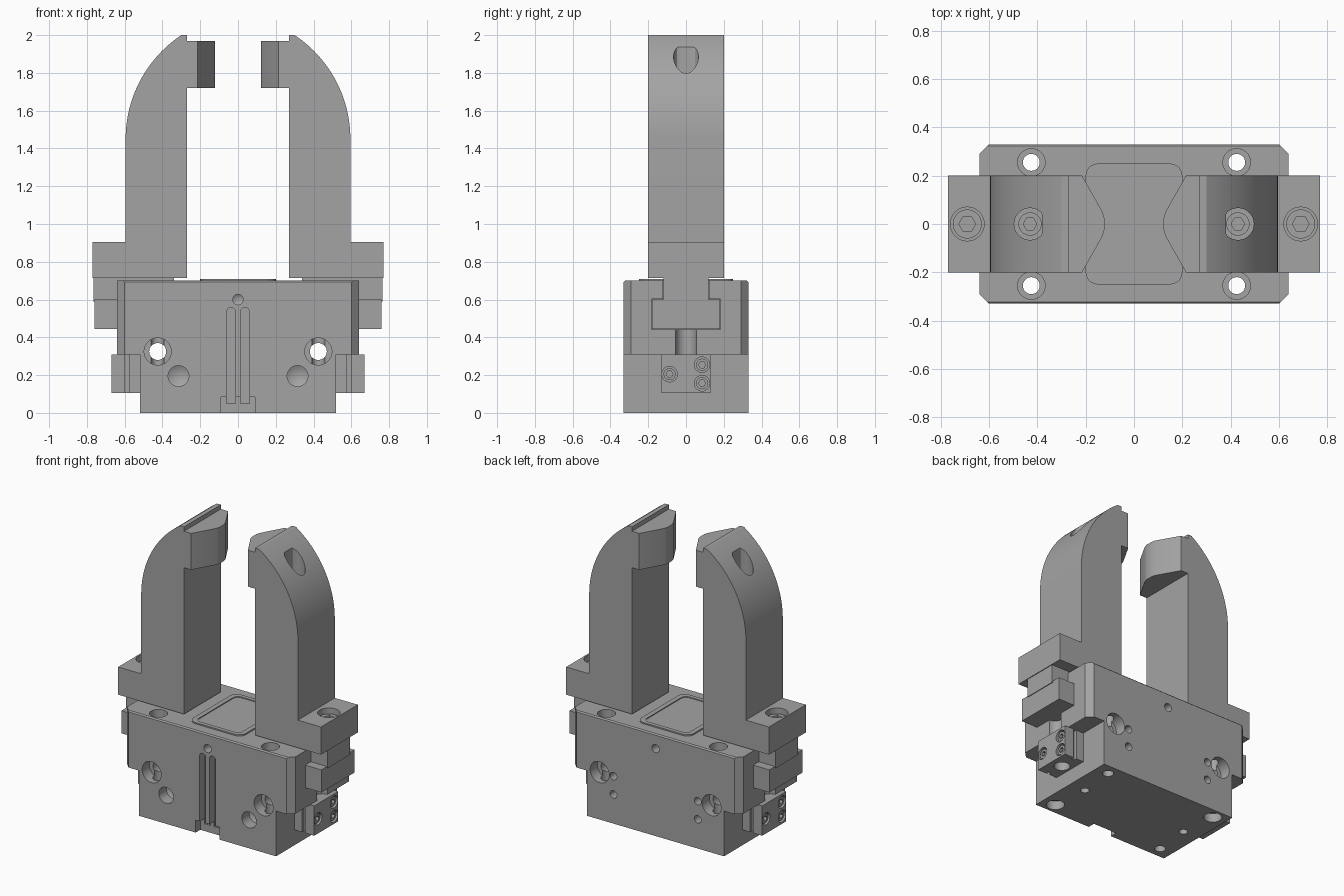
import bpy, bmesh
from math import pi, sin, cos, radians
from mathutils import Matrix

if "Cube" in bpy.data.objects:
    bpy.data.objects.remove(bpy.data.objects["Cube"])

steel = bpy.data.materials.new("grey steel")
steel.use_nodes = True
grey = (0.37, 0.37, 0.37, 1)
steel.diffuse_color = grey
for node in steel.node_tree.nodes:
    if node.type == 'BSDF_PRINCIPLED':
        node.inputs["Base Color"].default_value = grey
        node.inputs["Roughness"].default_value = 0.5


def circle(u, v, radius, count=32):
    return [(u + radius * cos(2 * pi * i / count), v + radius * sin(2 * pi * i / count))
            for i in range(count)]


def rect(u0, u1, v0, v1):
    return [(u0, v0), (u1, v0), (u1, v1), (u0, v1)]


def rounded(half_u, half_v, radius, steps=6):
    points = []
    for quarter, (su, sv) in enumerate([(1, 1), (-1, 1), (-1, -1), (1, -1)]):
        for i in range(steps + 1):
            a = (quarter + i / steps) * pi / 2
            points.append((su * (half_u - radius) + radius * cos(a),
                           sv * (half_v - radius) + radius * sin(a)))
    return points


def prism(name, axis, outline, start, end, turn=False, tip=None):
    """Extrude an outline along an axis, with an optional pointed far end."""
    place = {'x': lambda u, v, w: (w, u, v),
             'y': lambda u, v, w: (u, w, v),
             'z': lambda u, v, w: (u, v, w)}[axis]
    bm = bmesh.new()
    near = [bm.verts.new(place(u, v, start)) for u, v in outline]
    far = [bm.verts.new(place(u, v, end)) for u, v in outline]
    bm.faces.new(near)
    cap = bm.faces.new(far)
    for i in range(len(near)):
        j = (i + 1) % len(near)
        bm.faces.new((near[i], near[j], far[j], far[i]))
    if tip is not None:
        centre = bmesh.ops.poke(bm, faces=[cap])["verts"][0]
        centre.co["xyz".index(axis)] = tip
    if turn:
        bmesh.ops.transform(bm, matrix=Matrix.Rotation(pi, 4, 'Z'), verts=bm.verts)
    bmesh.ops.recalc_face_normals(bm, faces=bm.faces)
    mesh = bpy.data.meshes.new(name)
    bm.to_mesh(mesh)
    bm.free()
    mesh.materials.append(steel)
    obj = bpy.data.objects.new(name, mesh)
    bpy.context.collection.objects.link(obj)
    return obj


def cut(target, *args, **kwargs):
    """Subtract a prism from the target."""
    cutter = prism("cutter", *args, **kwargs)
    cutter.hide_render = True
    mod = target.modifiers.new("cut", 'BOOLEAN')
    mod.operation = 'DIFFERENCE'
    mod.solver = 'EXACT'
    mod.object = cutter
    bpy.context.view_layer.objects.active = target
    bpy.ops.object.modifier_apply(modifier=mod.name)
    bpy.data.objects.remove(cutter)


def bolt(name, axis, u, v, radius, low, high, turn):
    """Cap screw with a hex socket."""
    head = prism(name, axis, circle(u, v, radius), low, high, turn)
    cut(head, axis, circle(u, v, radius * 0.58, 6), high - radius * 0.6, high + 0.1, turn)


def bevel(obj, offset, rule):
    bm = bmesh.new()
    bm.from_mesh(obj.data)
    edges = [e for e in bm.edges if rule(e.verts[0].co, e.verts[1].co)]
    bmesh.ops.bevel(bm, geom=edges, offset=offset, segments=1, affect='EDGES')
    bm.to_mesh(obj.data)
    bm.free()


# Body: stepped block with chamfered upper corners
DEPTH, TOP = 0.33, 0.70
half = [(0.52, 0), (0.52, 0.31), (0.64, 0.31), (0.64, TOP)]
body = prism("body", 'y', half + [(-x, z) for x, z in reversed(half)], -DEPTH, DEPTH)
bevel(body, 0.04, lambda a, b: abs(a.x - b.x) < 0.01 and abs(a.y - b.y) < 0.01
      and abs(a.x) > 0.6)
bevel(body, 0.008, lambda a, b: min(a.z, b.z) > 0.69 and abs(a.y - b.y) < 0.01
      and abs(a.y) > 0.32)

# T-slots for the jaw carriers, and the relief below them
for turn in (False, True):
    cut(body, 'x', rect(-0.183, 0.183, 0.442, 0.603), 0.33, 0.8, turn)
    cut(body, 'x', rect(-0.123, 0.123, 0.55, 0.8), 0.33, 0.8, turn)
    cut(body, 'z', circle(0.64, 0, 0.055), 0.2, 0.5, turn)

# Mounting holes
for sx in (1, -1):
    for sy in (1, -1):
        u, v = sx * 0.425, sy * 0.255
        cut(body, 'z', circle(u, v, 0.035), -0.1, 0.8)
        cut(body, 'z', circle(u, v, 0.057), 0.64, 0.8)
        if sx != sy:
            cut(body, 'z', circle(u, v, 0.057), -0.1, 0.06)
        cut(body, 'y', circle(u, 0.325, 0.072), sy * 0.25, sy * 0.4)
    cut(body, 'y', circle(sx * 0.425, 0.325, 0.045), -0.4, 0.4)
    cut(body, 'y', circle(sx * 0.315, 0.195, 0.055), -0.4, -0.25, tip=-0.22)
    for z in (0.325, 0.2):
        cut(body, 'y', circle(sx * 0.32, z, 0.026, 20), 0.4, 0.26, tip=0.24)
    cut(body, 'y', circle(0, 0.6, 0.028, 20), sx * 0.4, sx * 0.27, tip=sx * 0.25)
    cut(body, 'z', circle(sx * 0.4, 0, 0.028, 20), -0.1, 0.08)

# Sensor grooves and cable notch on the front
for sx in (1, -1):
    arch = [(sx * 0.037 + 0.023 * cos(pi * i / 10), 0.535 + 0.023 * sin(pi * i / 10))
            for i in range(11)]
    foot = [(sx * 0.037 - 0.023, 0.05), (sx * 0.037 + 0.023, 0.05)]
    cut(body, 'y', arch + foot, -0.4, -0.27)
cut(body, 'y', rect(-0.09, 0.09, -0.1, 0.085), -0.4, -0.28)

# Cover plate with inset panel
cover = prism("cover_plate", 'z', rounded(0.2, 0.25, 0.05), 0.68, 0.709)
cut(cover, 'z', rounded(0.167, 0.222, 0.035), 0.703, 0.8)

# Finger side profile with a curved back
profile = [(0.27, 0.715), (0.77, 0.715), (0.77, 0.905), (0.595, 0.905)]
for i in range(25):
    a = radians(56.4) * i / 24
    profile.append((0.66 * cos(a) - 0.065, 1.45 + 0.66 * sin(a)))
profile += [(0.27, 2.0)]

for turn, side in ((False, "left"), (True, "right")):
    # Sliding jaw carrier
    prism(side + "_carrier_flange", 'x', rect(-0.18, 0.18, 0.445, 0.6), 0.34, 0.76, turn)
    prism(side + "_carrier_stem", 'x', rect(-0.12, 0.12, 0.59, 0.716), 0.34, 0.765, turn)

    # Finger with screw bores
    finger = prism(side + "_finger", 'y', profile, -0.2, 0.2, turn)
    bore = [(max(u, 0.38), v) for u, v in circle(0.43, 0, 0.066)]
    cut(finger, 'z', bore, 0.8, 2.1, turn)
    cut(finger, 'z', circle(0.69, 0, 0.07), 0.78, 1.0, turn)
    bolt(side + "_finger_outer_bolt", 'z', 0.69, 0, 0.06, 0.76, 0.87, turn)
    bolt(side + "_finger_inner_bolt", 'z', 0.43, 0, 0.048, 0.78, 0.87, turn)

    # Pointed gripping pad
    tip = [(0.28, -0.2), (0.215, -0.2), (0.13, -0.05), (0.123, -0.025)]
    prism(side + "_grip_pad", 'z', tip + [(x, -y) for x, y in reversed(tip)],
          1.72, 1.97, turn)

    # Sensor bracket on the body's end
    bracket = prism(side + "_bracket", 'x', rect(-0.13, 0.13, 0.105, 0.31), 0.515, 0.67, turn)
    for y in (-0.13, 0.13):
        cut(bracket, 'z', rect(0.578, 0.6, y - 0.02, y + 0.02), 0, 0.4, turn)
    cut(bracket, 'z', circle(0.585, 0, 0.05), 0, 0.2, turn)
    for n, (y, z) in enumerate([(-0.087, 0.205), (0.085, 0.255), (0.085, 0.157)]):
        cut(bracket, 'x', circle(y, z, 0.041, 24), 0.64, 0.7, turn)
        bolt(f"{side}_bracket_bolt_{n + 1}", 'x', y, z, 0.032, 0.62, 0.662, turn)

# Smooth the round surfaces, keep the edges sharp
bpy.ops.object.select_all(action='DESELECT')
for obj in bpy.context.collection.objects:
    if obj.type == 'MESH' and steel.name in obj.data.materials:
        obj.select_set(True)
        bpy.context.view_layer.objects.active = obj
bpy.ops.object.shade_smooth_by_angle(angle=radians(30))
